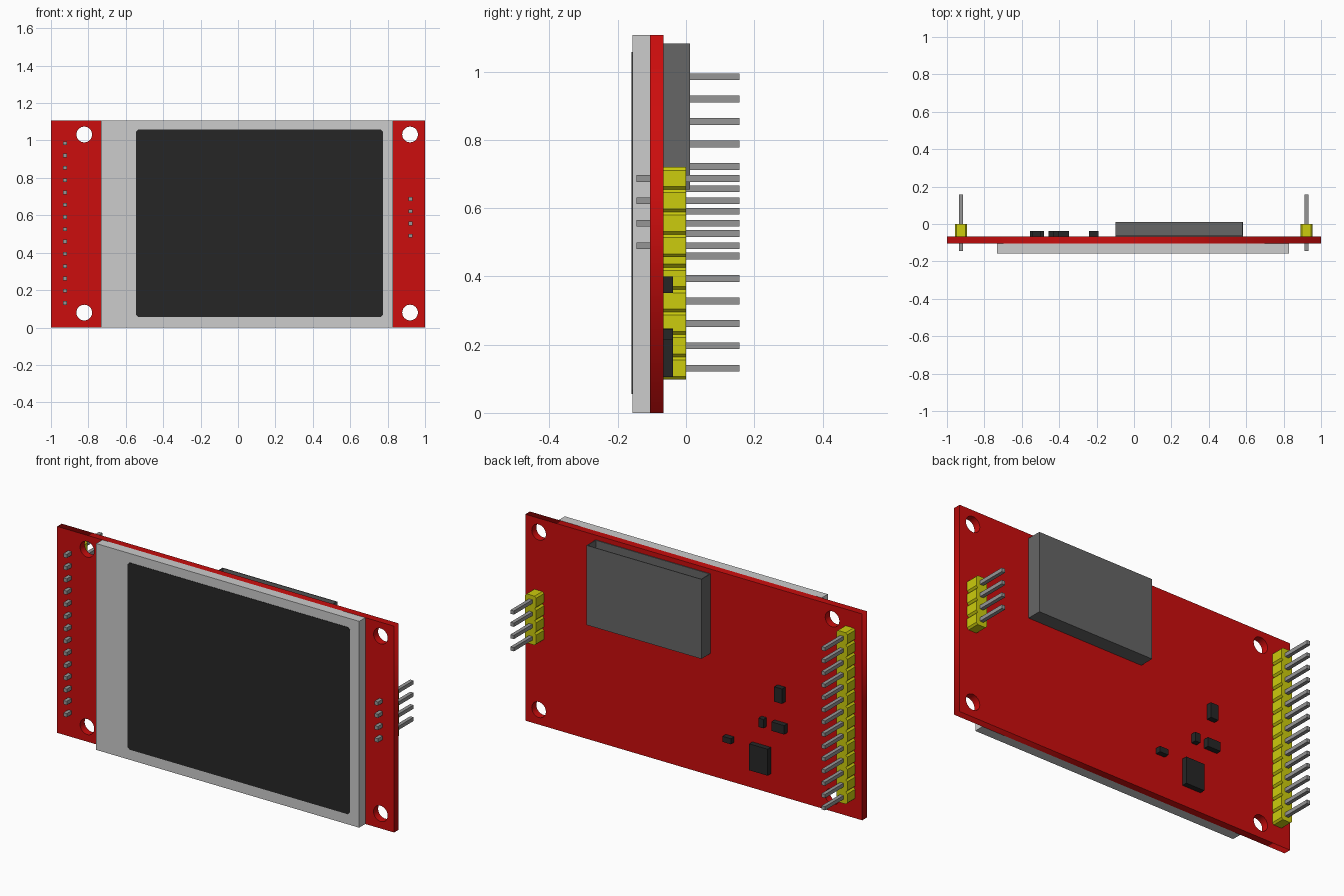
import bpy, bmesh, math
from mathutils import Vector

cube = bpy.data.objects.get("Cube")
if cube:
    bpy.data.objects.remove(cube, do_unlink=True)


def material(name, rgb):
    lin = [c / 12.92 if c <= 0.04045 else ((c + 0.055) / 1.055) ** 2.4 for c in rgb]
    m = bpy.data.materials.new(name)
    m.use_nodes = True
    m.diffuse_color = (*lin, 1)
    m.node_tree.nodes["Principled BSDF"].inputs["Base Color"].default_value = (*lin, 1)
    return m


RED = material("board_red", (0.80, 0.05, 0.05))
SILVER = material("frame_silver", (0.80, 0.80, 0.80))
BLACK = material("black", (0.15, 0.15, 0.15))
YELLOW = material("header_yellow", (0.80, 0.80, 0.05))
DARK = material("socket_grey", (0.40, 0.40, 0.40))
STEEL = material("pin_grey", (0.59, 0.59, 0.59))

HEIGHT = 1.107
BOARD_FRONT, BOARD_BACK = -0.105, -0.066
PITCH = 0.0657


def finish(name, bm, mat):
    bmesh.ops.recalc_face_normals(bm, faces=bm.faces)
    me = bpy.data.meshes.new(name)
    bm.to_mesh(me)
    bm.free()
    me.materials.append(mat)
    ob = bpy.data.objects.new(name, me)
    bpy.context.collection.objects.link(ob)
    return ob


def add_prism(bm, outline, y0, y1):
    """Extrude an (x, z) outline from y0 to y1."""
    face = bm.faces.new([bm.verts.new((x, y0, z)) for x, z in outline])
    ext = bmesh.ops.extrude_face_region(bm, geom=[face], use_keep_orig=True)["geom"]
    verts = [v for v in ext if isinstance(v, bmesh.types.BMVert)]
    bmesh.ops.translate(bm, verts=verts, vec=(0, y1 - y0, 0))


def rect(x0, x1, z0, z1, c=0):
    """Rectangle outline, with corners cut by c."""
    if not c:
        return [(x0, z0), (x1, z0), (x1, z1), (x0, z1)]
    return [(x0 + c, z0), (x1 - c, z0), (x1, z0 + c), (x1, z1 - c),
            (x1 - c, z1), (x0 + c, z1), (x0, z1 - c), (x0, z0 + c)]


def block(name, outline, y0, y1, mat):
    bm = bmesh.new()
    add_prism(bm, outline, y0, y1)
    return finish(name, bm, mat)


# Circuit board: filled flat curve with four mounting holes
curve = bpy.data.curves.new("board_outline", "CURVE")
curve.dimensions = "2D"
curve.fill_mode = "BOTH"
curve.extrude = (BOARD_BACK - BOARD_FRONT) / 2
loops = [rect(-1, 1, 0, HEIGHT)]
for hx in (-0.822, 0.92):
    for hz in (0.08, 1.032):
        loops.append([(hx + 0.042 * math.cos(a * math.tau / 32),
                       hz + 0.042 * math.sin(a * math.tau / 32)) for a in range(32)])
for pts in loops:
    sp = curve.splines.new("POLY")
    sp.points.add(len(pts) - 1)
    for p, (x, z) in zip(sp.points, pts):
        p.co = (x, z, 0, 1)
    sp.use_cyclic_u = True
tmp = bpy.data.objects.new("board_outline", curve)
bpy.context.collection.objects.link(tmp)
deps = bpy.context.evaluated_depsgraph_get()
flat = bpy.data.meshes.new_from_object(tmp.evaluated_get(deps))
bm = bmesh.new()
bm.from_mesh(flat)
for v in bm.verts:
    v.co = Vector((v.co.x, (BOARD_FRONT + BOARD_BACK) / 2 - v.co.z, v.co.y))
bmesh.ops.remove_doubles(bm, verts=bm.verts, dist=1e-5)
bpy.data.objects.remove(tmp, do_unlink=True)
bpy.data.curves.remove(curve)
bpy.data.meshes.remove(flat)
finish("circuit_board", bm, RED)

# Display frame and black screen plate
block("display_frame", rect(-0.732, 0.829, 0, HEIGHT), -0.157, BOARD_FRONT, SILVER)
block("screen", rect(-0.545, 0.775, 0.055, 1.058, 0.012), -0.159, -0.156, BLACK)

# Card socket, a thin shell open at the top
bm = bmesh.new()
add_prism(bm, rect(-0.10, 0.583, 0.655, 1.082), BOARD_BACK, 0.012)
bmesh.ops.recalc_face_normals(bm, faces=bm.faces)
top = max(bm.faces, key=lambda f: f.calc_center_median().z)
bmesh.ops.inset_region(bm, faces=[top], thickness=0.006)
floor = bmesh.ops.extrude_discrete_faces(bm, faces=[top])["faces"][0]
bmesh.ops.translate(bm, verts=floor.verts, vec=(0, 0, -0.41))
finish("card_socket", bm, DARK)


# Pin headers: notched plastic strip plus square pins
def header(name, x, z_first, count):
    w, c, h = 0.0325, 0.009, PITCH / 2
    right, pins = [], bmesh.new()
    for i in range(count):
        z = z_first + i * PITCH
        right += [(w - c, z - h), (w, z - h + c), (w, z + h - c)]
        add_prism(pins, rect(x - 0.01, x + 0.01, z - 0.01, z + 0.01), -0.145, 0.157)
    right.append((w - c, z_first + (count - 0.5) * PITCH))
    outline = [(x + dx, z) for dx, z in right] + [(x - dx, z) for dx, z in reversed(right)]
    block(name + "_strip", outline, BOARD_BACK, 0.0, YELLOW)
    finish(name + "_pins", pins, STEEL)


header("right_header", -0.925, 0.131, 14)
header("left_header", 0.922, 0.490, 4)

# Small components on the back: centre x, centre z, width, height
for name, x, z, w, h in (
        ("main_chip", -0.403, 0.176, 0.109, 0.142),
        ("upper_chip", -0.520, 0.553, 0.046, 0.080),
        ("wide_chip", -0.518, 0.376, 0.076, 0.048),
        ("narrow_chip", -0.418, 0.376, 0.030, 0.048),
        ("tiny_chip", -0.215, 0.230, 0.050, 0.030)):
    block(name, rect(x - w / 2, x + w / 2, z - h / 2, z + h / 2), BOARD_BACK, -0.038, BLACK)
